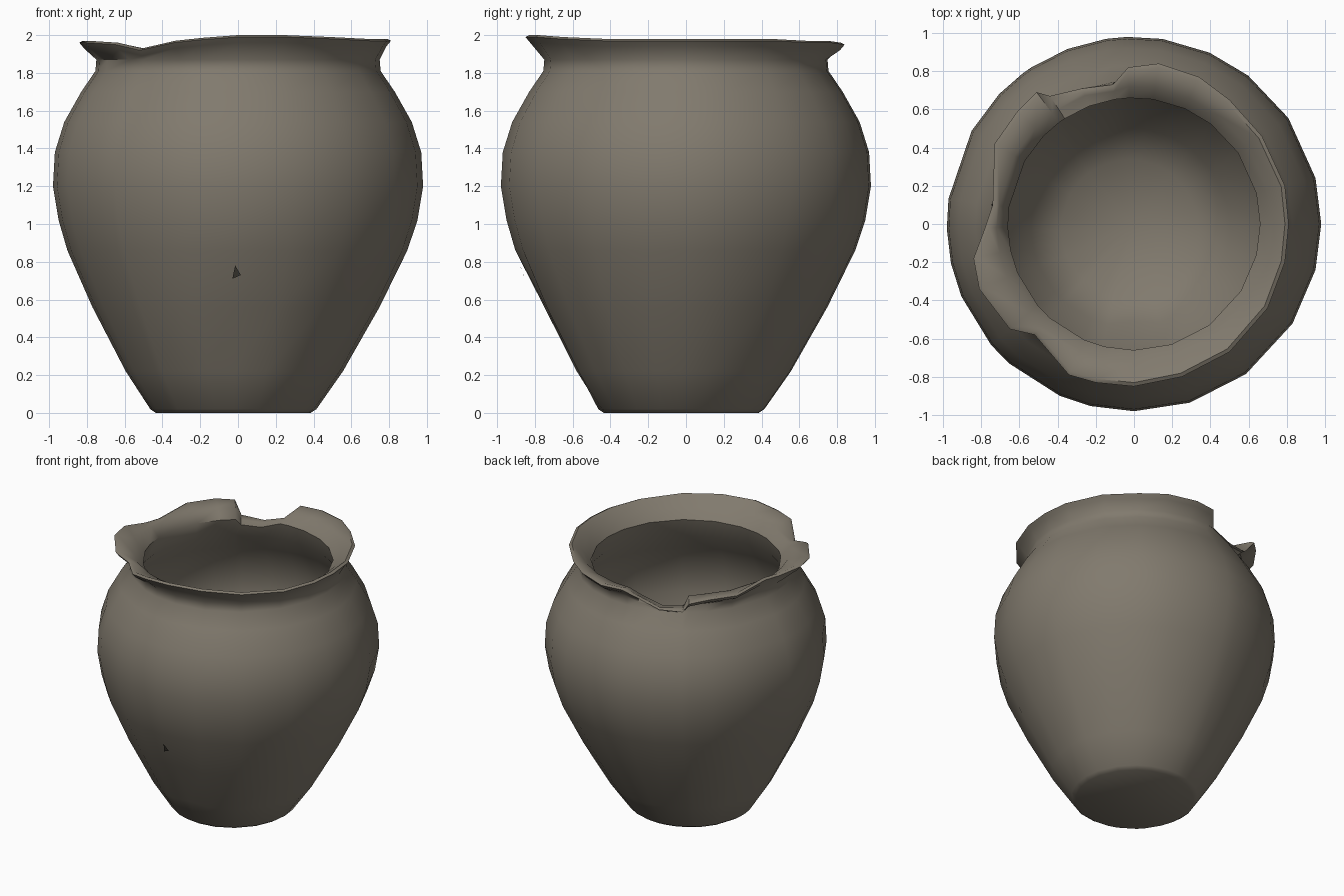
import bpy, bmesh, math

if "Cube" in bpy.data.objects:
    bpy.data.objects.remove(bpy.data.objects["Cube"])

def material(name, rgb):
    m = bpy.data.materials.new(name)
    m.diffuse_color = (*rgb, 1)
    m.use_nodes = True
    m.node_tree.nodes["Principled BSDF"].inputs["Base Color"].default_value = m.diffuse_color
    return m

clay = material("grey_brown_clay", (0.22, 0.195, 0.155))
dark = material("dark_hole", (0.05, 0.045, 0.035))

# Broken lip outline: x, y, z of the outer edge, counter-clockwise from +x
RIM = [(.81, 0, 1.98), (.79, .2, 1.98), (.67, .46, 1.98), (.5, .65, 1.97),
       (.34, .77, 1.97), (.13, .84, 1.96), (-.03, .82, 1.96), (-.11, .73, 1.88),
       (-.27, .71, 1.83), (-.44, .67, 1.84), (-.51, .69, 1.93), (-.61, .59, 1.95),
       (-.73, .42, 1.95), (-.74, .1, 1.95), (-.78, -.02, 1.95), (-.84, -.18, 1.97),
       (-.81, -.34, 1.97), (-.65, -.55, 1.96), (-.52, -.58, 1.93), (-.34, -.79, 1.97),
       (-.2, -.83, 1.985), (.0, -.85, 2.0), (.25, -.8, 2.0), (.5, -.67, 1.99),
       (.7, -.44, 1.98), (.79, -.2, 1.98)]

# Body profiles (radius, height): outside going up, inside going down
OUTER = [(.41, 0), (.44, .02), (.575, .22), (.76, .56), (.9, .86), (.95, 1.02),
         (.98, 1.2), (.97, 1.38), (.92, 1.54), (.83, 1.7), (.755, 1.81)]
INNER = [(.70, 1.72), (.80, 1.58), (.90, 1.38), (.91, 1.2), (.87, 1.0),
         (.70, .58), (.52, .25), (.36, .1)]

bm = bmesh.new()
angles = [math.atan2(y, x) for x, y, z in RIM]

def ring(r, z):
    lean = -.025 * max(0, 1 - z)          # the foot sits slightly off centre
    out = []
    for a in angles:
        rr = r
        # dent running down the front
        if abs(a + math.pi / 2) < .12 and .1 < z < .7 and r < .8:
            rr -= .03
        out.append(bm.verts.new((rr * math.cos(a) + lean, rr * math.sin(a) + lean, z)))
    return out

def lip(f):
    out = []
    for (x, y, z), a in zip(RIM, angles):
        r, h = f(math.hypot(x, y), z)
        out.append(bm.verts.new((r * math.cos(a), r * math.sin(a), h)))
    return out

rings = [ring(r, z) for r, z in OUTER]
# Neck, flared lip and mouth
rings += [lip(lambda R, z: (.75, min(1.87, z - .03))),
          lip(lambda R, z: (max(R - .025, .735), z - .04 if z > 1.9 else z - .01)),
          lip(lambda R, z: (R, z - .01)),
          lip(lambda R, z: (R - .02, z)),
          lip(lambda R, z: (min(.72, R - .035), min(1.93, z - .01))),
          lip(lambda R, z: (.66, min(1.86, z - .02)))]
rings += [ring(r, z) for r, z in INNER]

n = len(RIM)
for a, b in zip(rings, rings[1:]):
    for i in range(n):
        j = (i + 1) % n
        bm.faces.new((a[i], a[j], b[j], b[i]))
bm.faces.new(rings[0][::-1])               # foot
centre = bm.verts.new((0, 0, .08))         # inside floor
for i in range(n):
    bm.faces.new((rings[-1][i], rings[-1][(i + 1) % n], centre))
bmesh.ops.recalc_face_normals(bm, faces=bm.faces)

mesh = bpy.data.meshes.new("pot_body")
bm.to_mesh(mesh)
bm.free()
pot = bpy.data.objects.new("pot_body", mesh)
mesh.materials.append(clay)
bpy.context.collection.objects.link(pot)
bpy.ops.object.select_all(action='DESELECT')
pot.select_set(True)
bpy.context.view_layer.objects.active = pot
bpy.ops.object.shade_smooth_by_angle(angle=math.radians(55))

# Small chipped hole in the front wall, a thin plate following the slope
hole = bpy.data.meshes.new("front_hole")
hole.from_pydata([(-.03, -.853, .71), (.015, -.861, .73), (-.015, -.878, .78)], [], [(0, 1, 2)])
hole.materials.append(dark)
bpy.context.collection.objects.link(bpy.data.objects.new("front_hole", hole))
